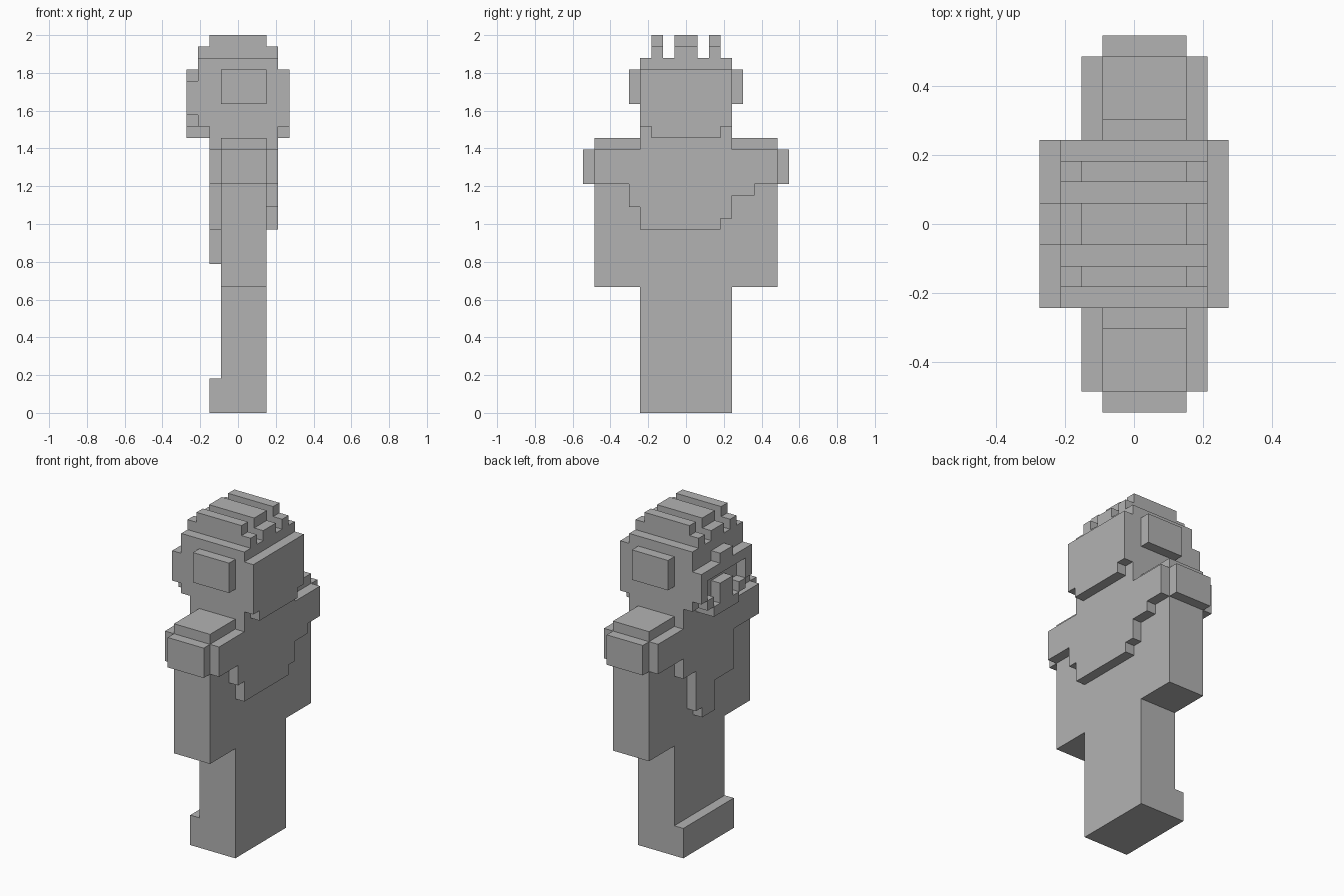
import bpy, bmesh

if "Cube" in bpy.data.objects:
    bpy.data.objects.remove(bpy.data.objects["Cube"])

U = 2 / 33  # one block of the model

grey = bpy.data.materials.new("plain grey")
grey.diffuse_color = (0.45, 0.45, 0.45, 1)
grey.use_nodes = True
grey.node_tree.nodes["Principled BSDF"].inputs["Base Color"].default_value = grey.diffuse_color


def part(name, *boxes):
    """One object made of boxes (x0, x1, y0, y1, z0, z1), in block units."""
    bm = bmesh.new()
    for x0, x1, y0, y1, z0, z1 in boxes:
        vs = bmesh.ops.create_cube(bm, size=1)["verts"]
        for v in vs:
            v.co.x = (x1 if v.co.x > 0 else x0) * U
            v.co.y = (y1 if v.co.y > 0 else y0) * U
            v.co.z = (z1 if v.co.z > 0 else z0) * U
    me = bpy.data.meshes.new(name)
    bm.to_mesh(me)
    bm.free()
    me.materials.append(grey)
    ob = bpy.data.objects.new(name, me)
    bpy.context.collection.objects.link(ob)
    return ob


def mirrored(name, *boxes):
    """The same boxes on both sides of y = 0."""
    for side, s in (("left", 1), ("right", -1)):
        part(side + "_" + name,
             *[(a, b, min(s * c, s * d), max(s * c, s * d), e, f)
               for a, b, c, d, e, f in boxes])


# Legs, feet and body (the figure looks towards -x)
part("legs", (-1.5, 2.5, -4, 4, 0, 11))
part("feet", (-2.5, -1.5, -4, 4, 0, 3))
part("torso", (-1.5, 2.5, -4, 4, 11, 24))

# Arms with stepped shoulder pads
mirrored("arm", (-1.5, 2.5, 4, 8, 11, 20))
mirrored("shoulder_pad",
         (-2.5, 3.5, 4, 8, 20, 23),
         (-1.5, 2.5, 4, 8, 23, 24),
         (-1.5, 2.5, 8, 9, 20, 23))

# Hanging cloth: strips of (y0, y1, lowest z, top z)
back = [(-5, -4, 18, 20), (-4, 3, 16, 24), (3, 4, 17, 24), (4, 6, 19, 20)]
front = [(-4, -1, 16, 24), (-1, 1, 13, 24), (1, 2, 14, 24), (2, 4, 18, 24)]
part("back_cloth", *[(2.5, 3.5, *s) for s in back])
part("front_cloth", *[(-2.5, -1.5, *s) for s in front])

# Head and ears
part("head", (-3.5, 3.5, -4, 4, 25, 31), (-2.5, 3.5, -4, 4, 24, 25))
mirrored("ear", (-1.5, 2.5, 4, 5, 27, 30))

# Hair at the back and ridges on top
part("back_hair", (3.5, 4.5, -4, 4, 25, 30), (3.5, 4.5, -3, 3, 24, 25))
for i, (y0, y1) in enumerate([(-3, -2), (-1, 1), (2, 3)]):
    part("hair_ridge_%d" % i,
         (-3.5, 3.5, y0, y1, 31, 32), (-2.5, 2.5, y0, y1, 32, 33))

# Face relief: brow, cheek frames, nose and chin
part("brow", (-4.5, -3.5, -4, 4, 28, 29), (-4.5, -3.5, -1, 1, 29, 30))
mirrored("cheek", (-4.5, -3.5, 3, 4, 26, 28), (-4.5, -3.5, 2, 3, 25, 26))
part("nose", (-4.5, -3.5, -1, 1, 25, 27))
part("chin", (-4.5, -2.5, -2, 2, 24, 25))
